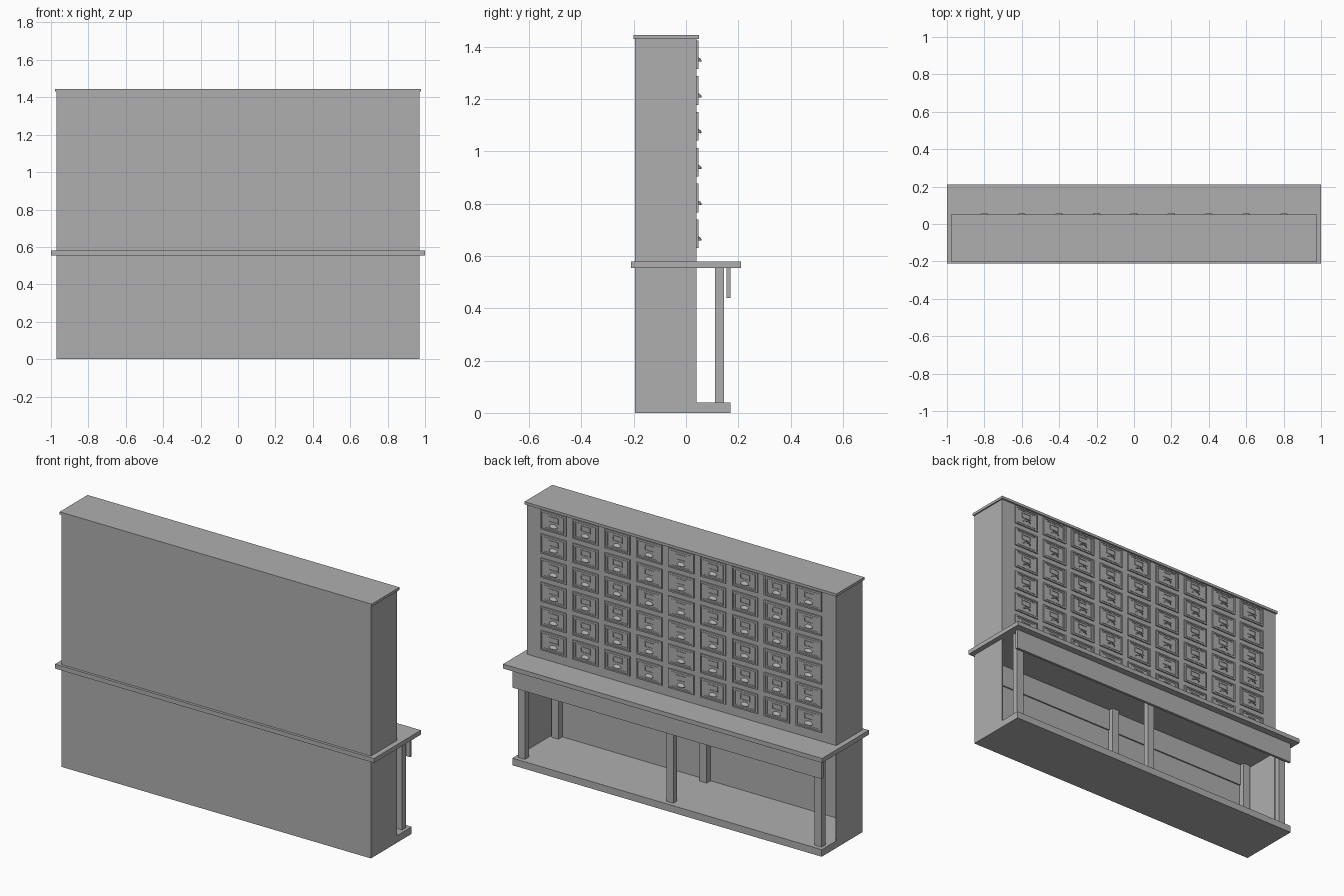
import bpy, bmesh, math
from mathutils import Vector, Matrix

old = bpy.data.objects.get("Cube")
if old:
    bpy.data.objects.remove(old, do_unlink=True)

grey = bpy.data.materials.new("plain_grey")
grey.use_nodes = True
colour = (0.43, 0.43, 0.43, 1)
grey.diffuse_color = colour
grey.node_tree.nodes["Principled BSDF"].inputs["Base Color"].default_value = colour


def add_box(bm, x, y, z):
    """Box from (min, max) pairs."""
    size = Vector((x[1] - x[0], y[1] - y[0], z[1] - z[0]))
    mid = Vector((sum(x), sum(y), sum(z))) / 2
    bmesh.ops.create_cube(bm, size=1, matrix=Matrix.Translation(mid) @ Matrix.Diagonal(size.to_4d()))


def add_frame(bm, width, height, bar, y, zc):
    """Rectangular moulding made of four bars."""
    w, h = width / 2, height / 2
    for s in (-1, 1):
        add_box(bm, sorted((s * w, s * (w - bar))), y, (zc - h, zc + h))
        add_box(bm, (bar - w, w - bar), y, sorted((zc + s * h, zc + s * (h - bar))))


def to_mesh(bm, name):
    mesh = bpy.data.meshes.new(name)
    bm.to_mesh(mesh)
    bm.free()
    mesh.materials.append(grey)
    return mesh


def place(name, mesh, loc=(0, 0, 0)):
    ob = bpy.data.objects.new(name, mesh)
    ob.location = loc
    bpy.context.collection.objects.link(ob)
    return ob


def box(name, x, y, z):
    bm = bmesh.new()
    add_box(bm, x, y, z)
    return place(name, to_mesh(bm, name))


W = 0.97            # half width of the carcass
BACK = 0.04         # plane of the drawer fronts
FRONT = -0.195      # closed panel side
UNDER = 0.555       # underside of the counter

# Carcass
box("upper_case", (-W, W), (FRONT, BACK), (0.58, 1.43))
box("top_cap", (-0.978, 0.978), (-0.2, 0.05), (1.43, 1.445))
box("counter", (-1, 1), (-0.21, 0.21), (UNDER, 0.58))
box("base_shelf", (-W, W), (FRONT, 0.17), (0, 0.04))
box("closing_panel", (-W, W), (FRONT, FRONT + 0.006), (0.04, UNDER))
box("inner_rail", (-W + 0.006, W - 0.006), (FRONT + 0.006, FRONT + 0.014), (0.43, UNDER))
box("apron", (-W, W), (0.155, 0.17), (0.44, UNDER))
for s, side in ((-1, "right"), (1, "left")):
    box("side_panel_" + side, sorted((s * W, s * (W - 0.006))), (FRONT + 0.006, BACK), (0.04, UNDER))

# Posts under the counter
for x in (-0.93, 0, 0.93):
    for label, y in (("outer", 0.11), ("inner", -0.189)):
        box(label + "_post", (x - 0.022, x + 0.022), (y, y + 0.035), (0.04, UNDER))

# One drawer front with mouldings and a label holder
bm = bmesh.new()
add_box(bm, (-0.08, 0.08), (0, 0.003), (-0.055, 0.055))
add_frame(bm, 0.16, 0.11, 0.008, (0.003, 0.007), 0)
add_frame(bm, 0.13, 0.086, 0.005, (0.003, 0.005), 0)
add_frame(bm, 0.062, 0.034, 0.006, (0.003, 0.006), 0.014)
drawer_mesh = to_mesh(bm, "drawer_front")

# Cup pull: a quarter shell, open below
bm = bmesh.new()
COLS, ROWS = 8, 4
rings = []
for i in range(COLS + 1):
    a = math.pi * i / COLS
    rings.append([bm.verts.new((0.025 * math.cos(a),
                                0.017 * math.sin(a) * math.cos(b),
                                0.016 * math.sin(a) * math.sin(b)))
                  for b in (math.pi / 2 * j / ROWS for j in range(ROWS + 1))])
for r, q in zip(rings, rings[1:]):
    for j in range(ROWS):
        bm.faces.new((r[j], q[j], q[j + 1], r[j + 1]))
bmesh.ops.remove_doubles(bm, verts=bm.verts, dist=1e-5)
bmesh.ops.recalc_face_normals(bm, faces=bm.faces)
bmesh.ops.solidify(bm, geom=bm.faces[:], thickness=0.002)
pull_mesh = to_mesh(bm, "drawer_pull")

# Drawer grid
for col in range(9):
    for row in range(6):
        x, z = (col - 4) * 0.2, 0.685 + row * 0.137
        place("drawer_front", drawer_mesh, (x, BACK, z))
        place("drawer_pull", pull_mesh, (x, BACK + 0.003, z - 0.026))
